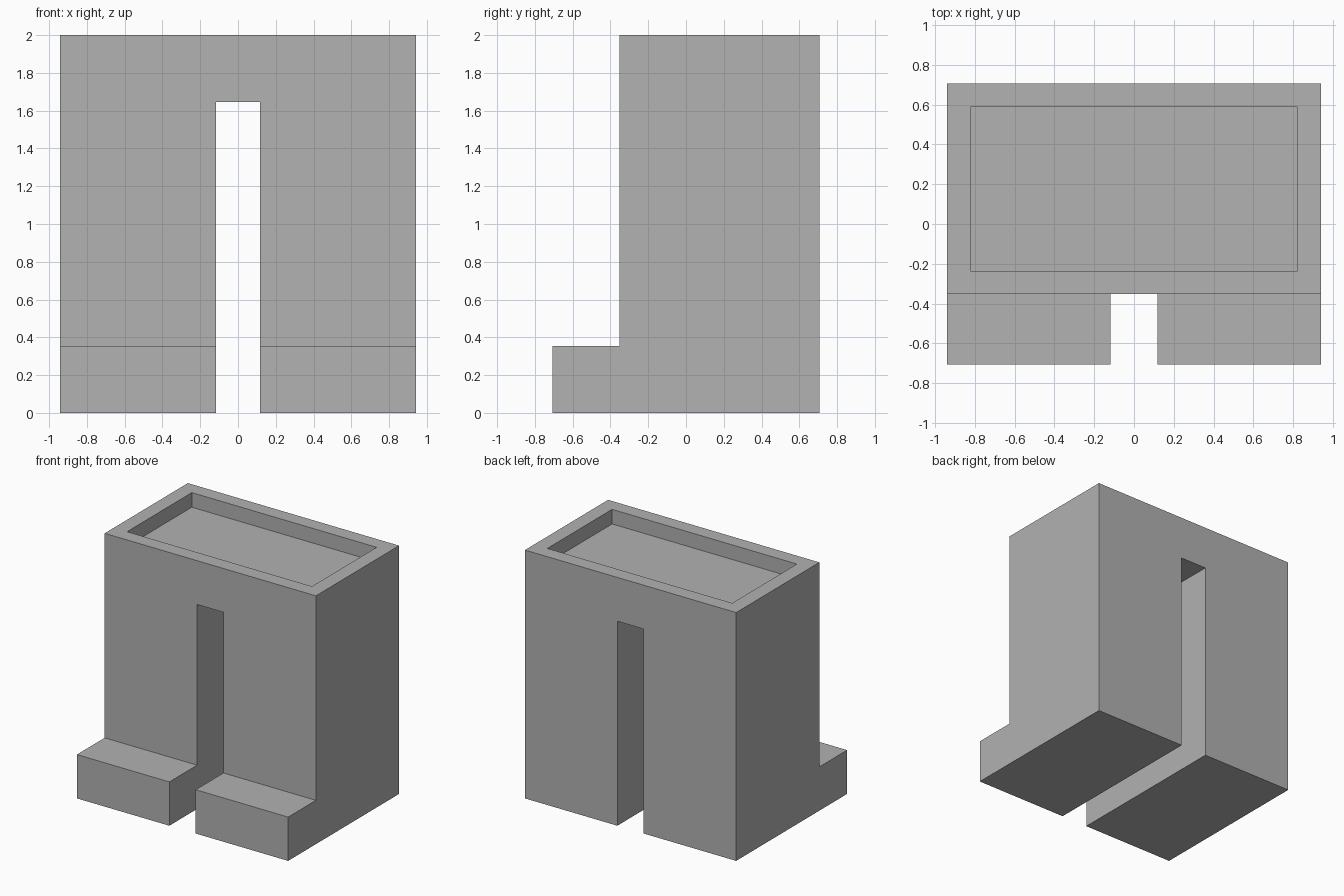
import bpy
import bmesh
from mathutils import Vector

default_cube = bpy.data.objects.get("Cube")
if default_cube:
    bpy.data.objects.remove(default_cube, do_unlink=True)

U = 2 / 17  # one module; the model is 16 wide, 12 deep, 17 tall

grey = bpy.data.materials.new("plain grey")
grey.use_nodes = True
colour = (0.445, 0.445, 0.445, 1)
grey.diffuse_color = colour
grey.node_tree.nodes["Principled BSDF"].inputs["Base Color"].default_value = colour


def extrude_profile(name, profile, x0, x1):
    """Extrude a side profile of (y, z) points from x0 to x1, in modules."""
    bm = bmesh.new()
    face = bm.faces.new([bm.verts.new(Vector((x0, y, z)) * U) for y, z in profile])
    result = bmesh.ops.extrude_face_region(bm, geom=[face])
    moved = [g for g in result["geom"] if isinstance(g, bmesh.types.BMVert)]
    bmesh.ops.translate(bm, verts=moved, vec=((x1 - x0) * U, 0, 0))
    bmesh.ops.recalc_face_normals(bm, faces=bm.faces)
    mesh = bpy.data.meshes.new(name)
    bm.to_mesh(mesh)
    bm.free()
    mesh.materials.append(grey)
    obj = bpy.data.objects.new(name, mesh)
    bpy.context.collection.objects.link(obj)
    return obj


def box(name, x, y, z):
    profile = [(y[0], z[0]), (y[1], z[0]), (y[1], z[1]), (y[0], z[1])]
    return extrude_profile(name, profile, *x)


def cut(target, cutter):
    cutter.hide_render = True
    mod = target.modifiers.new(cutter.name, "BOOLEAN")
    mod.operation = "DIFFERENCE"
    mod.solver = "EXACT"
    mod.object = cutter
    bpy.context.view_layer.objects.active = target
    bpy.ops.object.modifier_apply(modifier=mod.name)
    bpy.data.objects.remove(cutter, do_unlink=True)


# Legs, feet and waist as one solid with an L-shaped side
legs = extrude_profile(
    "legs_and_feet",
    [(-6, 0), (6, 0), (6, 17), (-3, 17), (-3, 3), (-6, 3)],
    -8, 8)

# Slot between the legs, open at front, back and bottom
cut(legs, box("leg_gap_cutter", (-1, 1), (-7, 7), (-1, 14)))

# Shallow tray in the top of the waist
cut(legs, box("waist_recess_cutter", (-7, 7), (-2, 5), (16, 18)))
